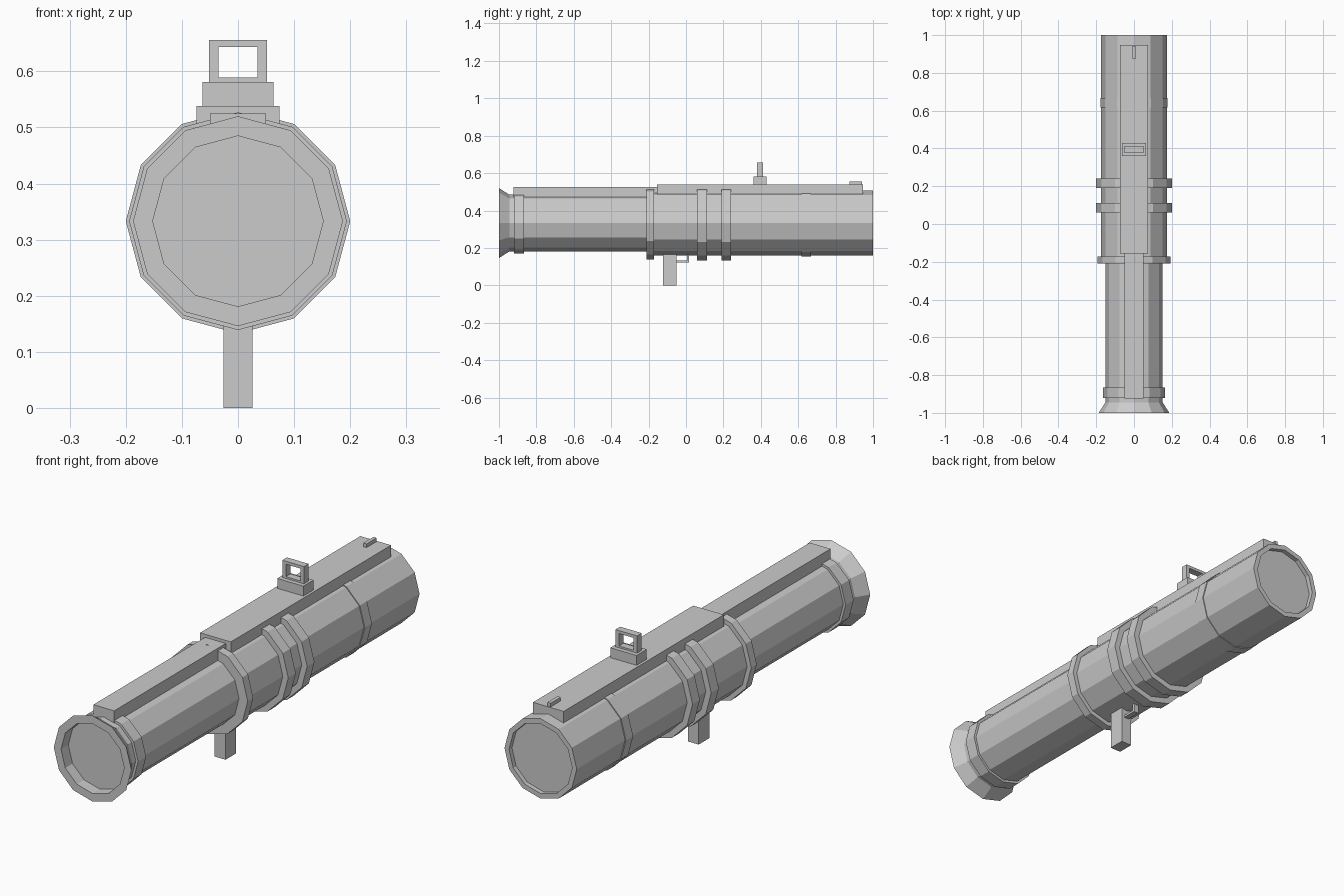
import bpy, bmesh, math

if "Cube" in bpy.data.objects:
    bpy.data.objects.remove(bpy.data.objects["Cube"])

AXIS_Z = 0.333
SIDES = 12


def finish(name, bm):
    bmesh.ops.recalc_face_normals(bm, faces=bm.faces)
    mesh = bpy.data.meshes.new(name)
    bm.to_mesh(mesh)
    bm.free()
    obj = bpy.data.objects.new(name, mesh)
    bpy.context.collection.objects.link(obj)
    return obj


def lathe(name, profile, closed=False):
    """Spin (y, radius) points about the tube axis; open profiles get end caps."""
    bm = bmesh.new()
    loops = []
    for y, r in profile:
        loops.append([bm.verts.new((r * math.cos(2 * math.pi * i / SIDES), y,
                                    AXIS_Z + r * math.sin(2 * math.pi * i / SIDES)))
                      for i in range(SIDES)])
    pairs = list(zip(loops, loops[1:]))
    if closed:
        pairs.append((loops[-1], loops[0]))
    else:
        bm.faces.new(loops[0])
        bm.faces.new(loops[-1])
    for a, b in pairs:
        for i in range(SIDES):
            j = (i + 1) % SIDES
            bm.faces.new((a[i], a[j], b[j], b[i]))
    return finish(name, bm)


def box(name, half_x, y0, y1, z0, z1):
    bm = bmesh.new()
    bmesh.ops.create_cube(bm, size=1)
    for v in bm.verts:
        v.co = (v.co.x * 2 * half_x, y0 + (v.co.y + 0.5) * (y1 - y0),
                z0 + (v.co.z + 0.5) * (z1 - z0))
    return finish(name, bm)


def frame(name, outer_x, inner_x, y0, y1, z0, z1, hole0, hole1):
    """Rectangular frame with a window through it along y."""
    bm = bmesh.new()

    def rect(hx, a, b, y):
        return [bm.verts.new(p) for p in
                ((-hx, y, a), (hx, y, a), (hx, y, b), (-hx, y, b))]
    loops = [rect(outer_x, z0, z1, y0), rect(outer_x, z0, z1, y1),
             rect(inner_x, hole0, hole1, y1), rect(inner_x, hole0, hole1, y0)]
    for k in range(4):
        a, b = loops[k], loops[(k + 1) % 4]
        for i in range(4):
            j = (i + 1) % 4
            bm.faces.new((a[i], a[j], b[j], b[i]))
    return finish(name, bm)


# Stepped tube with flared rear and recessed ends
lathe("tube", [(-0.95, 0.152), (-1.0, 0.152), (-1.0, 0.187), (-0.945, 0.152),
               (-0.19, 0.152), (-0.19, 0.174), (1.0, 0.174), (1.0, 0.152),
               (0.98, 0.152)])

# Raised bands: start, end, outer radius, tube radius
bands = [("rear_band", -0.92, -0.865, 0.163, 0.15),
         ("joint_band", -0.21, -0.172, 0.194, 0.15),
         ("middle_band_1", 0.06, 0.112, 0.2, 0.172),
         ("middle_band_2", 0.19, 0.24, 0.2, 0.172),
         ("front_band", 0.618, 0.667, 0.178, 0.172)]
for name, y0, y1, r, inner in bands:
    lathe(name, [(y0, inner), (y0, r), (y1, r), (y1, inner)], closed=True)

# Top rails
box("rear_rail", 0.05, -0.923, -0.15, 0.472, 0.525)
box("front_rail", 0.074, -0.155, 0.947, 0.488, 0.538)

# Sights
box("sight_base", 0.063, 0.36, 0.43, 0.536, 0.581)
frame("sight_frame", 0.052, 0.035, 0.379, 0.411, 0.581, 0.656, 0.589, 0.643)
box("front_sight", 0.008, 0.873, 0.942, 0.536, 0.554)

# Grip and trigger guard
box("grip", 0.026, -0.123, -0.05, 0.0, 0.175)
box("guard_bar", 0.012, -0.052, 0.016, 0.123, 0.133)
box("guard_post", 0.012, 0.006, 0.016, 0.133, 0.17)
